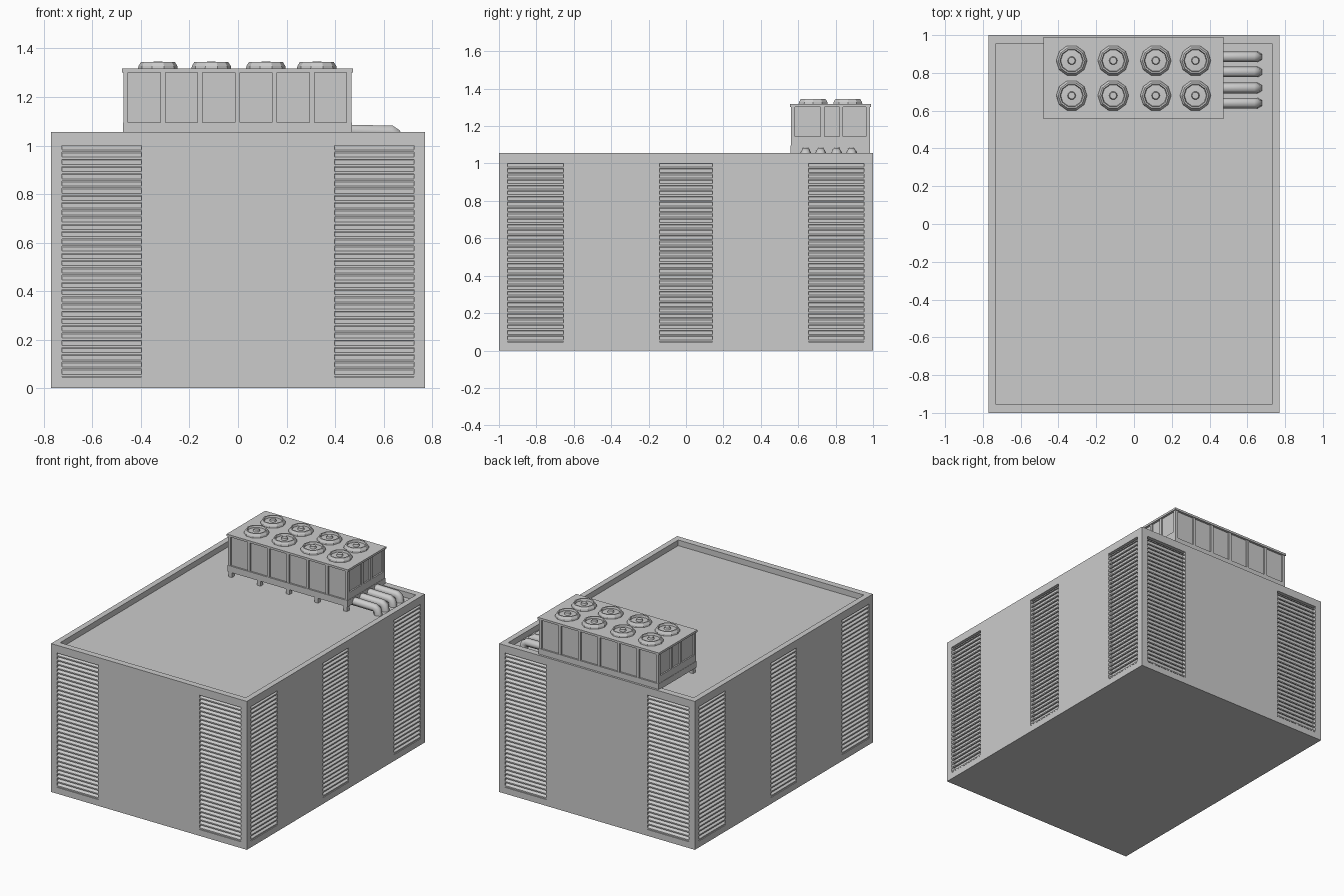
import bpy, bmesh, math
from mathutils import Matrix, Vector

if "Cube" in bpy.data.objects:
    bpy.data.objects.remove(bpy.data.objects["Cube"])


def finish(name, bm):
    bmesh.ops.recalc_face_normals(bm, faces=bm.faces)
    mesh = bpy.data.meshes.new(name)
    bm.to_mesh(mesh)
    bm.free()
    obj = bpy.data.objects.new(name, mesh)
    bpy.context.collection.objects.link(obj)
    return obj


def box(bm, x0, x1, y0, y1, z0, z1):
    m = Matrix.Translation(((x0 + x1) / 2, (y0 + y1) / 2, (z0 + z1) / 2))
    bmesh.ops.create_cube(bm, size=1, matrix=m @ Matrix.Diagonal((x1 - x0, y1 - y0, z1 - z0, 1)))


def prism(bm, profile, axis):
    """Extrude a closed 3D outline along an axis vector."""
    face = bm.faces.new([bm.verts.new(p) for p in profile])
    new = bmesh.ops.extrude_face_region(bm, geom=[face], use_keep_orig=True)
    verts = [v for v in new["geom"] if isinstance(v, bmesh.types.BMVert)]
    bmesh.ops.translate(bm, verts=verts, vec=axis)


W, D, H, ROOF = 0.77, 1.0, 1.055, 1.015
LOW, HIGH, DEPTH = 0.045, 1.0, 0.03

# Louvre bays per wall: name, rotation about z, distance of wall, bays along the wall
ENDS = [(-0.725, -0.397), (0.397, 0.725)]
SIDES = [(-0.955, -0.655), (-0.143, 0.143), (0.655, 0.953)]
WALLS = [("front", 0, D, ENDS), ("right", 90, W, SIDES),
         ("back", 180, D, ENDS), ("left", 270, W, [(-b, -a) for a, b in SIDES])]

# Building block with sunken roof and louvre recesses
bm = bmesh.new()
box(bm, -W, W, -D, D, 0, H)
building = finish("building", bm)
cut = bmesh.new()
box(cut, -0.73, 0.73, -0.955, 0.955, ROOF, 1.2)
SLATS = 32
pitch = (HIGH - LOW) / SLATS
for name, deg, dist, bays in WALLS:
    rot = Matrix.Rotation(math.radians(deg), 4, 'Z')
    slats = bmesh.new()
    for a, b in bays:
        before = set(cut.verts)
        box(cut, a, b, -dist - 0.1, -dist + DEPTH, LOW, HIGH)
        bmesh.ops.transform(cut, matrix=rot, verts=[v for v in cut.verts if v not in before])
        for i in range(SLATS):
            z = LOW + i * pitch
            yf, yb = -dist + 0.002, -dist + DEPTH
            prism(slats, [(a, yf, z + 0.003), (a, yf, z + 0.012),
                          (a, yb, z + 0.029), (a, yb, z + 0.020)], Vector((b - a, 0, 0)))
    bmesh.ops.transform(slats, matrix=rot, verts=slats.verts)
    finish(name + "_louvre_slats", slats)
cutter = finish("recess_cutter", cut)
cutter.hide_render = True
mod = building.modifiers.new("recesses", 'BOOLEAN')
mod.operation, mod.solver, mod.object = 'DIFFERENCE', 'EXACT', cutter
bpy.context.view_layer.objects.active = building
bpy.ops.object.modifier_apply(modifier="recesses")
bpy.data.objects.remove(cutter)

# Rooftop chiller body, lid and base rail
X0, X1, Y0, Y1 = -0.475, 0.47, 0.56, 0.985
bm = bmesh.new()
box(bm, X0 + 0.012, X1 - 0.012, Y0 + 0.012, Y1 - 0.012, 1.05, 1.31)
finish("chiller_body", bm)
bm = bmesh.new()
box(bm, X0 - 0.004, X1 + 0.004, Y0 - 0.004, Y1 + 0.004, 1.302, 1.317)
finish("chiller_lid", bm)
bm = bmesh.new()
box(bm, X0, X1, Y0, Y1, 1.05, 1.095)
finish("chiller_base_rail", bm)

# Upright ribs dividing the chiller panels
bm = bmesh.new()
BAYS = 6
for i in range(BAYS + 1):
    x = X0 + 0.012 + i * (X1 - X0 - 0.024) / BAYS
    for ya, yb in ((Y0 + 0.002, Y0 + 0.02), (Y1 - 0.02, Y1 - 0.002)):
        box(bm, x - 0.01, x + 0.01, ya, yb, 1.09, 1.305)
for y in (Y0 + 0.012, 0.73, 0.83, Y1 - 0.012):
    for xa, xb in ((X0 + 0.002, X0 + 0.02), (X1 - 0.02, X1 - 0.002)):
        box(bm, xa, xb, y - 0.01, y + 0.01, 1.09, 1.305)
for xa, xb in ((X0 + 0.002, X0 + 0.02), (X1 - 0.02, X1 - 0.002)):
    box(bm, xa, xb, Y0 + 0.002, Y1 - 0.002, 1.09, 1.145)
finish("chiller_ribs", bm)

# Short feet under the base rail
bm = bmesh.new()
for i in range(5):
    x = X0 + 0.02 + i * (X1 - X0 - 0.04) / 4
    for y in (Y0 + 0.015, 0.95):
        y = min(y, 0.94)
        box(bm, x - 0.014, x + 0.014, y - 0.014, y + 0.014, ROOF - 0.003, 1.055)
finish("chiller_feet", bm)

# Eight fan shrouds: flared ring, sunken grille and hub
bm = bmesh.new()
N = 10
RINGS = [(0.082, 1.316), (0.080, 1.328), (0.070, 1.344), (0.062, 1.344), (0.058, 1.330),
         (0.022, 1.332), (0.018, 1.346)]
for cx in (-0.33, -0.11, 0.115, 0.325):
    for cy in (0.68, 0.865):
        loops = [[bm.verts.new((cx + r * math.cos(2 * math.pi * k / N),
                                cy + r * math.sin(2 * math.pi * k / N), z))
                  for k in range(N)] for r, z in RINGS]
        for lo, hi in zip(loops, loops[1:]):
            for k in range(N):
                bm.faces.new((lo[k], lo[(k + 1) % N], hi[(k + 1) % N], hi[k]))
        bm.faces.new(loops[-1])
        bm.faces.new(loops[0][::-1])
finish("chiller_fans", bm)

# Four pipes leaving the right end and turning down into the roof
for n, y in enumerate((0.64, 0.72, 0.805, 0.885)):
    curve = bpy.data.curves.new("pipe_%d" % (n + 1), 'CURVE')
    curve.dimensions = '3D'
    curve.bevel_depth, curve.bevel_resolution = 0.028, 1
    curve.use_fill_caps = True
    path = [(0.45, 1.061), (0.63, 1.059), (0.648, 1.048), (0.655, 1.01)]
    spline = curve.splines.new('POLY')
    spline.points.add(len(path) - 1)
    for p, (x, z) in zip(spline.points, path):
        p.co = (x, y, z, 1)
    bpy.context.collection.objects.link(bpy.data.objects.new("pipe_%d" % (n + 1), curve))
